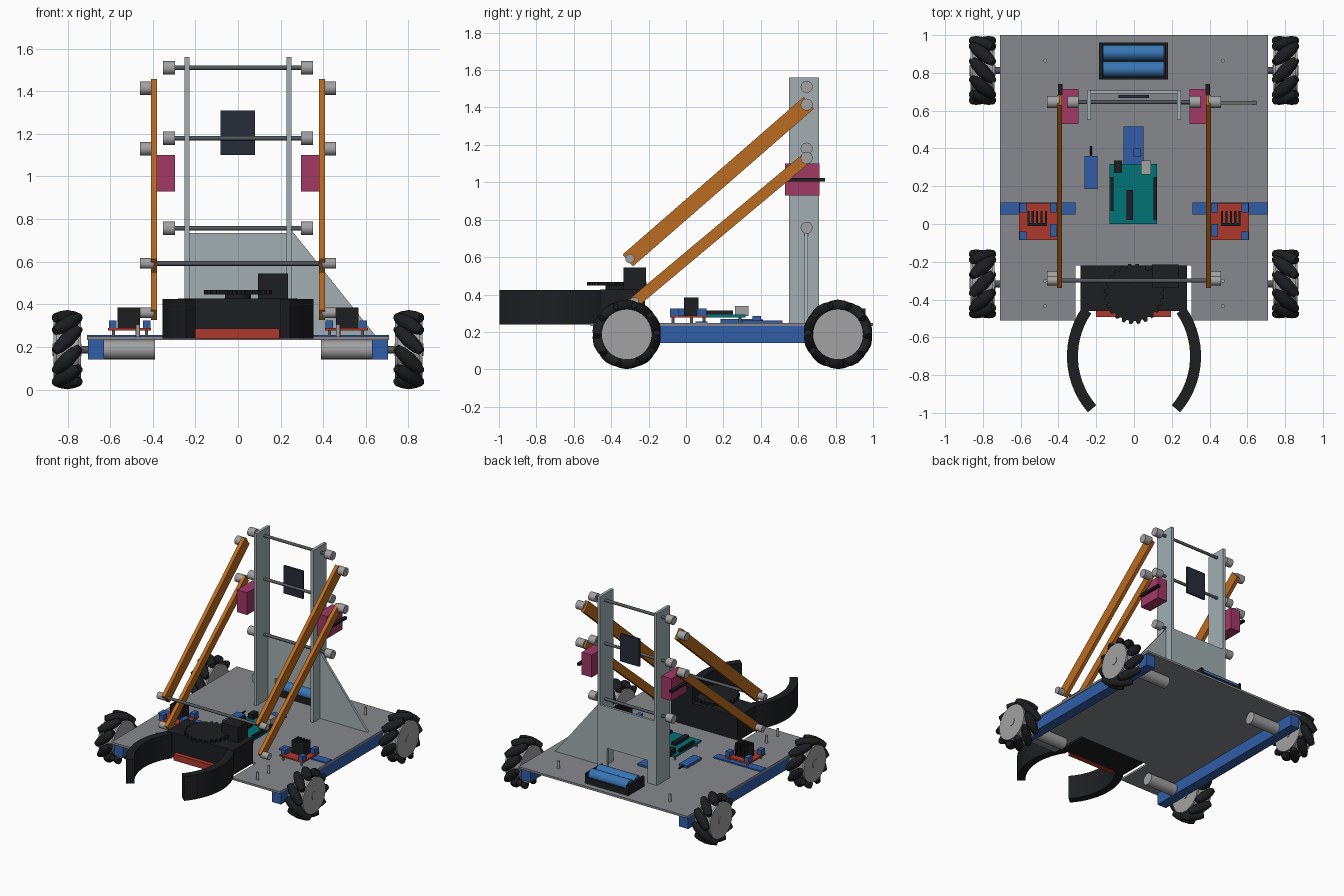
import bpy, bmesh
from math import sin, cos, pi, radians
from mathutils import Vector, Matrix

if "Cube" in bpy.data.objects:
    bpy.data.objects.remove(bpy.data.objects["Cube"])


def mat(name, r, g, b):
    m = bpy.data.materials.new(name)
    m.diffuse_color = (r, g, b, 1)
    m.use_nodes = True
    m.node_tree.nodes["Principled BSDF"].inputs["Base Color"].default_value = m.diffuse_color
    return m


GREY = mat("plate_grey", .24, .25, .27)
STEEL = mat("steel", .36, .36, .36)
LIGHT = mat("tower_grey", .36, .43, .44)
ROD = mat("rod_grey", .09, .1, .11)
BLUE = mat("blue", .03, .11, .38)
CELL = mat("cell_blue", .04, .18, .45)
BLACK = mat("black", .012, .013, .015)
NAVY = mat("dark_screen", .02, .025, .04)
ORANGE = mat("orange", .5, .15, .015)
RED = mat("red", .42, .04, .025)
TEAL = mat("teal", .0, .17, .18)
PINK = mat("magenta", .36, .04, .13)


def finish(name, bm, m, smooth=False):
    bmesh.ops.recalc_face_normals(bm, faces=bm.faces[:])
    me = bpy.data.meshes.new(name)
    bm.to_mesh(me)
    bm.free()
    me.materials.append(m)
    ob = bpy.data.objects.new(name, me)
    bpy.context.collection.objects.link(ob)
    if smooth:
        bpy.ops.object.select_all(action='DESELECT')
        ob.select_set(True)
        bpy.context.view_layer.objects.active = ob
        bpy.ops.object.shade_smooth_by_angle(angle=radians(35))
    return ob


def box(name, x, y, z, m):
    bm = bmesh.new()
    bmesh.ops.create_cube(bm, size=1)
    for v in bm.verts:
        v.co = Vector(((x[0] + x[1]) / 2 + v.co.x * abs(x[1] - x[0]),
                       (y[0] + y[1]) / 2 + v.co.y * (y[1] - y[0]),
                       (z[0] + z[1]) / 2 + v.co.z * (z[1] - z[0])))
    return finish(name, bm, m)


def add_cyl(bm, a, b, r, seg=24):
    a, b = Vector(a), Vector(b)
    rot = (b - a).to_track_quat('Z', 'Y').to_matrix().to_4x4()
    bmesh.ops.create_cone(bm, cap_ends=True, segments=seg, radius1=r, radius2=r,
                          depth=(b - a).length, matrix=Matrix.Translation((a + b) / 2) @ rot)


def cyl(name, a, b, r, m, seg=24):
    bm = bmesh.new()
    add_cyl(bm, a, b, r, seg)
    return finish(name, bm, m, True)


def prism(name, pts, lo, hi, axis, m):
    # extrude a 2D outline along an axis
    put = {'x': lambda p: (lo, p[0], p[1]), 'y': lambda p: (p[0], lo, p[1]),
           'z': lambda p: (p[0], p[1], lo)}[axis]
    bm = bmesh.new()
    f = bm.faces.new([bm.verts.new(put(p)) for p in pts])
    ext = bmesh.ops.extrude_face_region(bm, geom=[f])
    d = Vector([(hi - lo) * (axis == k) for k in 'xyz'])
    bmesh.ops.translate(bm, verts=[v for v in ext['geom'] if isinstance(v, bmesh.types.BMVert)], vec=d)
    return finish(name, bm, m)


# chassis plate with front notch
prism("base_plate", [(-.71, -.51), (-.31, -.51), (-.31, -.22), (.305, -.22), (.305, -.51),
                     (.71, -.51), (.71, 1), (-.71, 1)], .232, .248, 'z', GREY)


# mecanum wheels
def wheel(name, sx, y, hand):
    c = Vector((sx * .802, y, .187))
    bm = bmesh.new()
    for i in range(10):
        a = 2 * pi * i / 10
        rad, tan = Vector((0, sin(a), cos(a))), Vector((0, cos(a), -sin(a)))
        ax = (Vector((1, 0, 0)) + hand * tan).normalized()
        side = ax.cross(rad)
        rings = []
        for t, r in ((-.083, .019), (-.05, .03), (0, .036), (.05, .03), (.083, .019)):
            rings.append([bm.verts.new(c + rad * .15 + ax * t + r * (rad * cos(k * pi / 6) + side * sin(k * pi / 6)))
                          for k in range(12)])
        for p, q in zip(rings, rings[1:]):
            for k in range(12):
                bm.faces.new((p[k], p[(k + 1) % 12], q[(k + 1) % 12], q[k]))
        bm.faces.new(rings[0])
        bm.faces.new(rings[-1])
    finish(name + "_rollers", bm, BLACK, True)
    bm = bmesh.new()
    for x0, x1, r in ((-.05, .05, .11), (.05, .064, .135), (-.064, -.05, .135), (-.068, .068, .03)):
        add_cyl(bm, c + Vector((x0, 0, 0)), c + Vector((x1, 0, 0)), r, 40)
    finish(name + "_hub", bm, STEEL, True)


for s, side in ((-1, "left"), (1, "right")):
    for y, end in ((-.317, "front"), (.813, "rear")):
        wheel(f"{side}_{end}_wheel", s, y, s * (1 if y > 0 else -1))
        cyl(f"{side}_{end}_motor", (s * .39, y, .187), (s * .63, y, .187), .045, STEEL)
        cyl(f"{side}_{end}_axle", (s * .62, y, .187), (s * .76, y, .187), .018, ROD, 12)
    box(f"{side}_side_rail", (s * .628, s * .705), (-.49, .98), (.142, .232), BLUE)

    # tower upright
    box(f"{side}_tower_upright", (s * .228, s * .25), (.55, .71), (.245, 1.56), LIGHT)

    # lift arms and pivot knobs
    for nm, top, low, w in (("upper", (.645, 1.415), (-.30, .592), .042), ("lower", (.645, 1.13), (-.275, .36), .03)):
        t, l = Vector(top), Vector(low)
        d = (t - l).normalized()
        n = Vector((-d.y, d.x)) * w
        t, l = t + d * .015, l - d * .015
        prism(f"{side}_{nm}_arm", [t + n, l + n, l - n, t - n], s * .38, s * .408, 'x', ORANGE)
        cyl(f"{side}_{nm}_arm_top_knob", (s * .395, *top), (s * .46, *top), .032, STEEL)
        cyl(f"{side}_{nm}_arm_low_knob", (s * .395, *low), (s * .46, *low), .025, STEEL)

    # servo with horn
    box(f"{side}_servo", (s * .295, s * .38), (.53, .715), (.93, 1.1), PINK)
    box(f"{side}_servo_horn", (s * .378, s * .402), (.53, .742), (1.005, 1.022), BLACK)

    # cross rod knobs
    for z in (1.51, 1.18, .757):
        cyl(f"{side}_tower_knob", (s * .295, .645, z), (s * .352, .645, z), .032, STEEL)

    # motor driver
    box(f"{side}_driver_strip", (s * .31, s * .71), (.05, .115), (.247, .257), BLUE)
    box(f"{side}_driver_board", (s * .408, s * .61), (-.085, .112), (.276, .288), RED)
    box(f"{side}_heatsink_base", (s * .46, s * .565), (-.01, .004), (.288, .385), BLACK)
    for i in range(5):
        x = .46 + i * .0235
        box(f"{side}_heatsink_fin", (s * x, s * (x + .011)), (0, .068), (.288, .385), BLACK)
    for x0, x1, y0, y1 in ((.57, .605, .06, .11), (.57, .605, -.085, -.04), (.41, .445, -.07, 0), (.41, .445, .06, .11)):
        box(f"{side}_driver_terminal", (s * x0, s * x1), (y0, y1), (.288, .325), BLUE)
    for x in (.43, .585):
        for y in (-.07, .095):
            cyl(f"{side}_driver_standoff", (s * x, y, .245), (s * x, y, .28), .008, STEEL, 10)
    for y in (.865, -.435, -.3):
        cyl(f"{side}_plate_pin", (s * .47, y, .245), (s * .47, y, .305), .01, STEEL, 12)

    # curved gripper finger
    arc = [radians(-41 + 76 * i / 14) for i in range(15)]
    pts = [(s * (-.098 + .423 + (r * cos(a) - .423)), -.7 + r * sin(a))
           for r, seq in ((.453, arc), (.395, arc[::-1])) for a in seq]
    prism(f"{side}_gripper_finger", pts, .24, .425, 'z', BLACK)

# tower back panel, gusset, screen and rods
prism("tower_back_panel", [(-.23, .245), (-.17, .245), (-.17, .42), (.17, .42), (.17, .245), (.23, .245),
                           (.23, .735), (-.23, .735)], .69, .708, 'y', LIGHT)
prism("tower_gusset", [(.25, .247), (.65, .247), (.25, .75)], .633, .652, 'y', LIGHT)
box("tower_screen", (-.083, .08), (.668, .684), (1.1, 1.31), NAVY)
for z in (1.51, 1.18, .757):
    cyl("tower_rod", (-.34, .645, z), (.34, .645, z), .011, ROD, 12)
cyl("arm_cross_rod", (-.45, -.3, .592), (.45, -.3, .592), .011, ROD, 12)

# gripper body, gear and servo
box("gripper_body", (-.282, .28), (-.46, -.22), (.24, .428), BLACK)
box("gripper_red_bar", (-.2, .195), (-.492, -.45), (.238, .286), RED)
cyl("gripper_gear_post", (0, -.37, .42), (0, -.37, .45), .06, BLACK)
gear = []
for i in range(24):
    for k, r in ((0, .143), (.25, .143), (.4, .16), (.75, .16)):
        a = 2 * pi * (i + k) / 24
        gear.append((r * cos(a), -.37 + r * sin(a)))
prism("gripper_gear", gear, .447, .468, 'z', BLACK)
box("gripper_servo", (.095, .235), (-.335, -.215), (.425, .545), BLACK)

# battery pack
box("battery_tray", (-.185, .18), (.765, .96), (.247, .265), BLACK)
for x in (-.185, .163):
    box("battery_tray_end", (x, x + .017), (.765, .96), (.247, .325), BLACK)
for y in (.765, .95):
    box("battery_tray_side", (-.185, .18), (y, y + .01), (.247, .295), BLACK)
for y in (.82, .907):
    cyl("battery_cell", (-.165, y, .302), (.16, y, .302), .041, CELL)

# controller board
box("controller_board", (-.13, .122), (0, .318), (.278, .292), TEAL)
for x in (-.11, .1):
    for y in (.03, .29):
        cyl("controller_standoff", (x, y, .245), (x, y, .28), .008, STEEL, 10)
for x, y in (((-.125, -.108), (.07, .25)), ((.102, .12), (.02, .25)), ((-.04, -.005), (.02, .18))):
    box("controller_header", x, y, (.292, .315), BLACK)
box("controller_usb", (.036, .09), (.262, .335), (.285, .338), STEEL)
box("controller_power_jack", (-.105, -.063), (.27, .335), (.285, .33), BLACK)

# sensor and radio modules
box("sensor_board", (-.055, .05), (.3, .515), (.247, .262), BLUE)
box("sensor_block", (-.003, .035), (.355, .4), (.262, .285), BLUE)
box("radio_module", (-.262, -.193), (.185, .36), (.247, .268), BLUE)
cyl("radio_antenna", (-.228, .35, .26), (-.228, .412, .26), .006, BLACK, 10)
